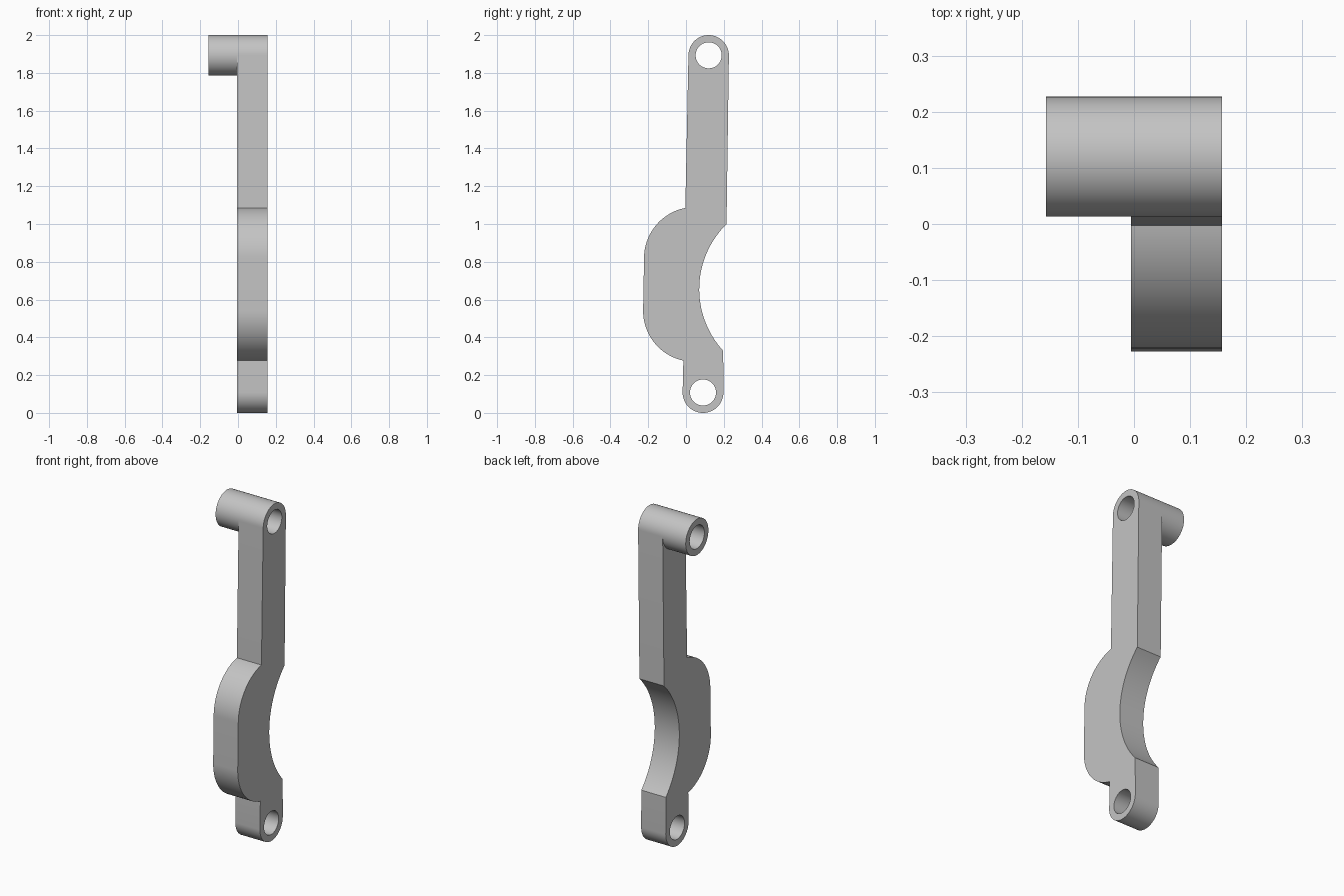
import bpy, bmesh, math
from mathutils import Vector

cube = bpy.data.objects.get("Cube")
if cube:
    bpy.data.objects.remove(cube)

grey = bpy.data.materials.new("plain grey")
grey.use_nodes = True
colour = (0.55, 0.55, 0.55, 1)
grey.diffuse_color = colour
grey.node_tree.nodes["Principled BSDF"].inputs["Base Color"].default_value = colour

INNER, OUTER, BOSS_END = -0.005, 0.157, -0.157
TOP, BOTTOM = (0.12, 1.893), (0.09, 0.108)
RADIUS, BORE = 0.107, 0.069


def arc(centre, radius, start, end, steps=32):
    """Points (y, z) along an arc, angles in degrees."""
    angles = [math.radians(start + (end - start) * i / steps) for i in range(steps + 1)]
    return [(centre[0] + radius * math.cos(a), centre[1] + radius * math.sin(a)) for a in angles]


def circle(centre, radius):
    return arc(centre, radius, 0, 360, 64)[:-1]


def extrude_loops(name, loops, x0, x1, open_end=False):
    """Fill a (y, z) outline with holes and extrude it along x."""
    bm = bmesh.new()
    edges = []
    for loop in loops:
        verts = [bm.verts.new((x0, y, z)) for y, z in loop]
        edges += [bm.edges.new((v, verts[i - 1])) for i, v in enumerate(verts)]
    bmesh.ops.triangle_fill(bm, edges=edges, use_beauty=True)
    cap = bm.faces[:]
    result = bmesh.ops.extrude_face_region(bm, geom=cap, use_keep_orig=True)
    moved = [g for g in result["geom"] if isinstance(g, bmesh.types.BMVert)]
    bmesh.ops.translate(bm, verts=moved, vec=Vector((x1 - x0, 0, 0)))
    bmesh.ops.recalc_face_normals(bm, faces=bm.faces)
    if open_end:
        hidden = [f for f in bm.faces if all(abs(v.co.x - x1) < 1e-5 for v in f.verts)]
        bmesh.ops.delete(bm, geom=hidden, context="FACES_ONLY")
    mesh = bpy.data.meshes.new(name)
    bm.to_mesh(mesh)
    bm.free()
    mesh.materials.append(grey)
    obj = bpy.data.objects.new(name, mesh)
    bpy.context.collection.objects.link(obj)
    bpy.ops.object.select_all(action="DESELECT")
    obj.select_set(True)
    bpy.context.view_layer.objects.active = obj
    bpy.ops.object.shade_smooth_by_angle(angle=math.radians(30))
    return obj


# Lever plate: rounded foot, scooped back, straight arm, rounded head, bulged front
outline = (
    arc(BOTTOM, RADIUS + 0.001, 180, 360)
    + arc((0.553, 0.655), 0.483, 222.5, 134.5)
    + arc(TOP, RADIUS, 0, 180)
    + arc((0.048, 0.82), 0.27, 101, 180)
    + arc((0.042, 0.54), 0.269, 180, 258)
)
extrude_loops("lever_plate", [outline, circle(TOP, BORE), circle(BOTTOM, BORE)], INNER, OUTER)

# Tubular boss continuing the top bore inward
extrude_loops("top_boss", [circle(TOP, RADIUS), circle(TOP, BORE)], BOSS_END, INNER, open_end=True)
